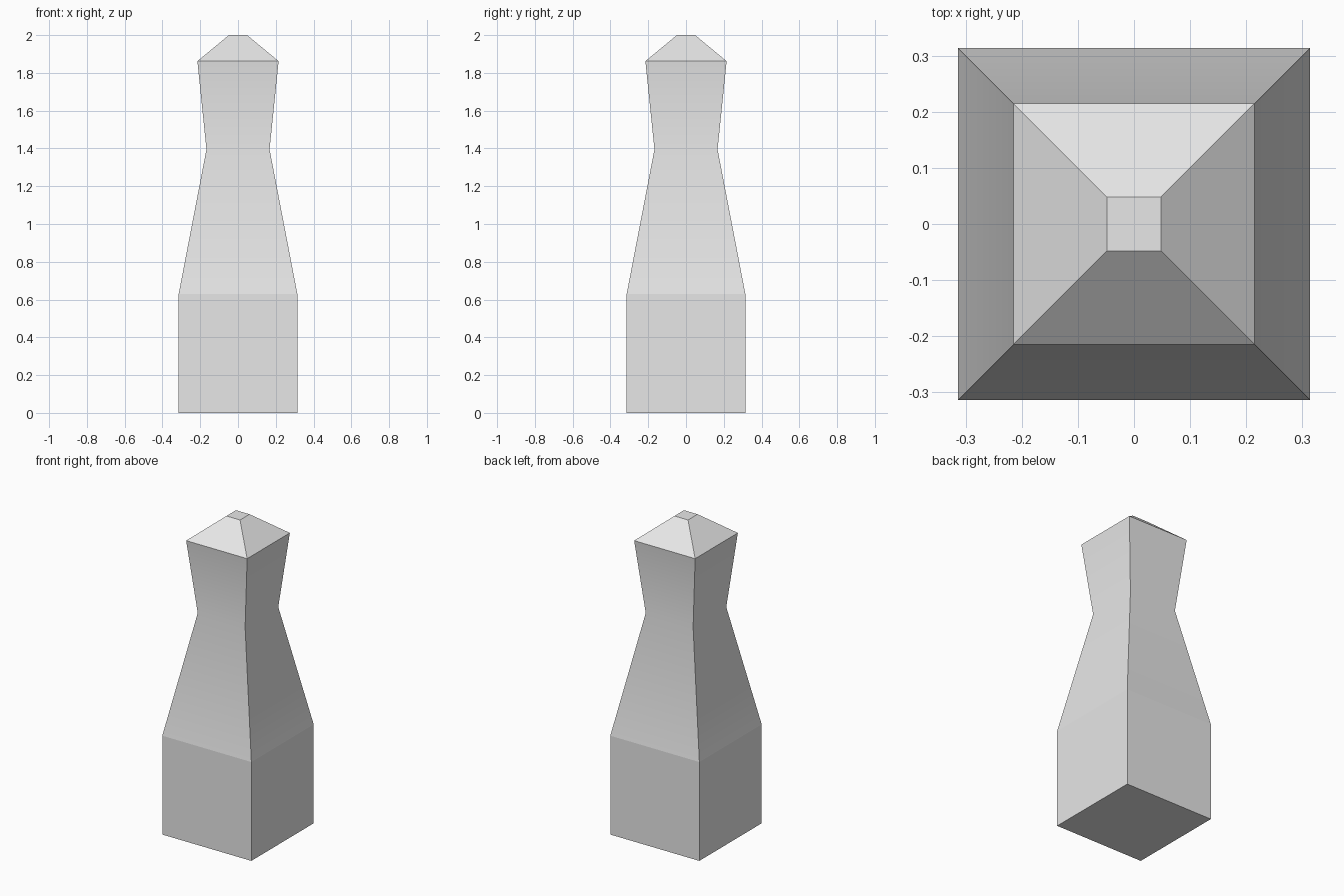
import bpy
import bmesh

cube = bpy.data.objects.get("Cube")
if cube:
    bpy.data.objects.remove(cube, do_unlink=True)

# One plain grey for the whole post
grey = bpy.data.materials.new("light_grey")
grey.use_nodes = True
grey.diffuse_color = (0.8, 0.8, 0.8, 1)
grey.node_tree.nodes["Principled BSDF"].inputs["Base Color"].default_value = (0.8, 0.8, 0.8, 1)

# Square sections from bottom to top: (height, half width)
NECK = 1.395
SECTIONS = [(0, 0.314), (0.63, 0.314), (NECK, 0.167), (1.862, 0.215), (2.0, 0.048)]
CORNERS = [(-1, -1), (1, -1), (1, 1), (-1, 1)]

bm = bmesh.new()
rings = [[bm.verts.new((x * w, y * w, z)) for x, y in CORNERS] for z, w in SECTIONS]

# Sides between sections, then the bottom and top caps
for low, high in zip(rings, rings[1:]):
    for i in range(4):
        j = (i + 1) % 4
        bm.faces.new((low[i], low[j], high[j], high[i]))
bm.faces.new(reversed(rings[0]))
bm.faces.new(rings[-1])

# Shade smoothly across the neck only; every other edge stays sharp
for face in bm.faces:
    face.smooth = True
for edge in bm.edges:
    edge.smooth = all(abs(v.co.z - NECK) < 0.001 for v in edge.verts)
bmesh.ops.recalc_face_normals(bm, faces=bm.faces)

mesh = bpy.data.meshes.new("bollard_post")
bm.to_mesh(mesh)
bm.free()
mesh.materials.append(grey)
post = bpy.data.objects.new("bollard_post", mesh)
bpy.context.collection.objects.link(post)
